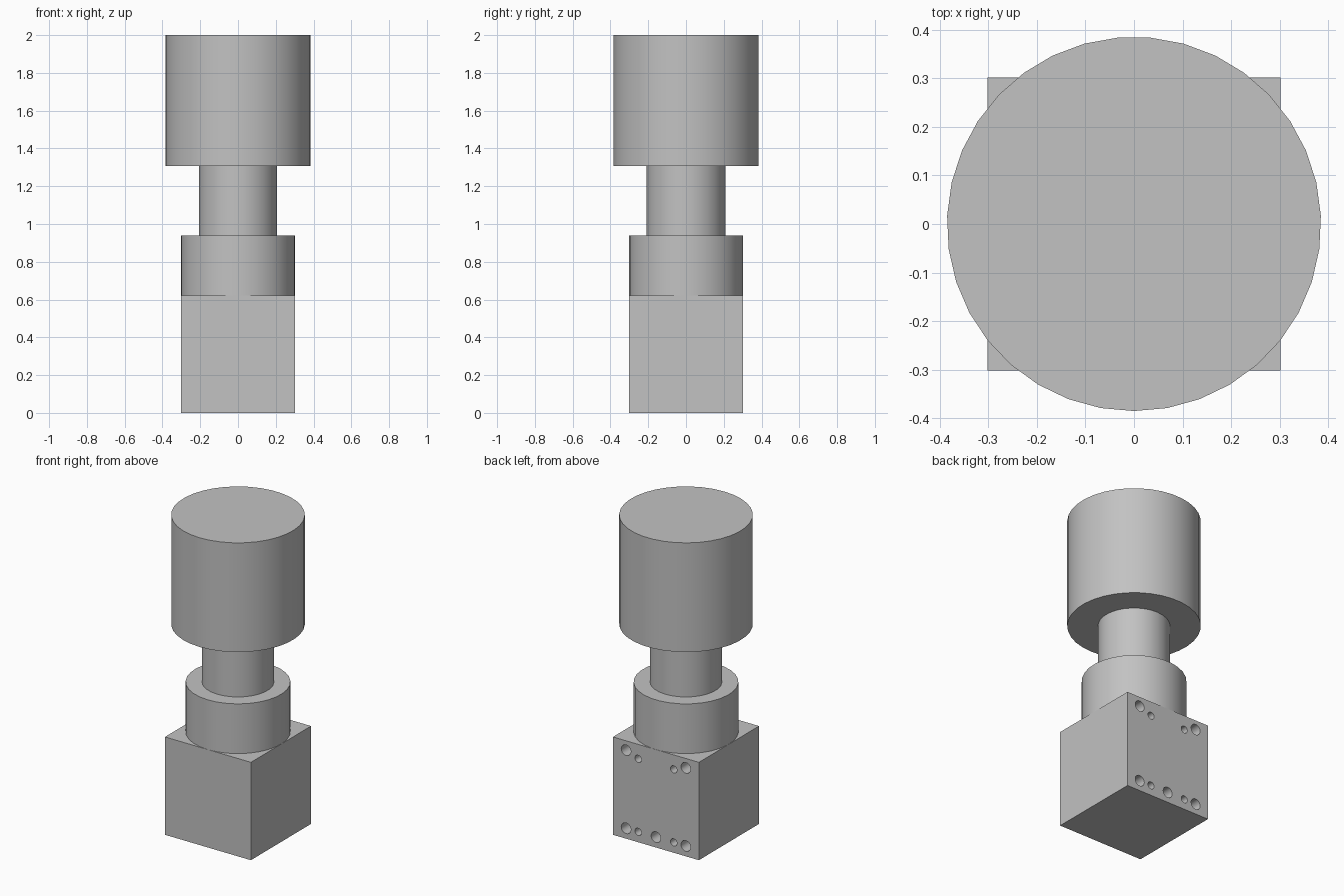
import bpy, bmesh, math
from mathutils import Matrix, Vector

if "Cube" in bpy.data.objects:
    bpy.data.objects.remove(bpy.data.objects["Cube"])

grey = bpy.data.materials.new("plain grey")
grey.use_nodes = True
colour = (0.54, 0.54, 0.54, 1)
grey.diffuse_color = colour
grey.node_tree.nodes["Principled BSDF"].inputs["Base Color"].default_value = colour


def make_object(name, bm):
    mesh = bpy.data.meshes.new(name)
    bm.to_mesh(mesh)
    bm.free()
    mesh.materials.append(grey)
    obj = bpy.data.objects.new(name, mesh)
    bpy.context.collection.objects.link(obj)
    return obj


def activate(obj):
    bpy.ops.object.select_all(action="DESELECT")
    obj.select_set(True)
    bpy.context.view_layer.objects.active = obj


def add_rod(bm, radius, length, sides, matrix):
    bmesh.ops.create_cone(bm, cap_ends=True, segments=sides, radius1=radius,
                          radius2=radius, depth=length, matrix=matrix)


def upright_cylinder(name, radius, bottom, top, sides):
    bm = bmesh.new()
    place = Matrix.Translation((0, 0, (bottom + top) / 2)) @ Matrix.Rotation(math.pi, 4, "Z")
    add_rod(bm, radius, top - bottom, sides, place)
    return make_object(name, bm)


# Square base block
HALF, HEIGHT = 0.302, 0.622
bm = bmesh.new()
bmesh.ops.create_cube(bm, size=1, matrix=Matrix.Translation((0, 0, HEIGHT / 2))
                      @ Matrix.Diagonal((2 * HALF, 2 * HALF, HEIGHT, 1)))
base = make_object("base_block", bm)

# Blind mounting holes in the back of the block: (x, z, radius)
LARGE, SMALL, DEPTH = 0.034, 0.023, 0.12
holes = [(0, 0.066, LARGE)]
for side in (-1, 1):
    holes += [(side * 0.21, 0.066, LARGE), (side * 0.125, 0.066, SMALL),
              (side * 0.21, 0.562, LARGE), (side * 0.125, 0.53, SMALL)]
bm = bmesh.new()
for x, z, radius in holes:
    add_rod(bm, radius, 2 * DEPTH, 20,
            Matrix.Translation((x, HALF, z)) @ Matrix.Rotation(math.pi / 2, 4, "X"))
cutter = make_object("hole_cutter", bm)
cutter.hide_render = True

drill = base.modifiers.new("drill", "BOOLEAN")
drill.operation = "DIFFERENCE"
drill.solver = "EXACT"
drill.object = cutter
activate(base)
bpy.ops.object.modifier_apply(modifier=drill.name)
bpy.data.objects.remove(cutter)

# Stacked round parts
collar = upright_cylinder("collar", 0.302, 0.6, 0.938, 31)
neck = upright_cylinder("neck", 0.208, 0.92, 1.32, 26)
head = upright_cylinder("head", 0.385, 1.306, 2.0, 35)

# Smooth walls with crisp rims
for obj in (base, collar, neck, head):
    activate(obj)
    bpy.ops.object.shade_smooth_by_angle(angle=math.radians(30))
